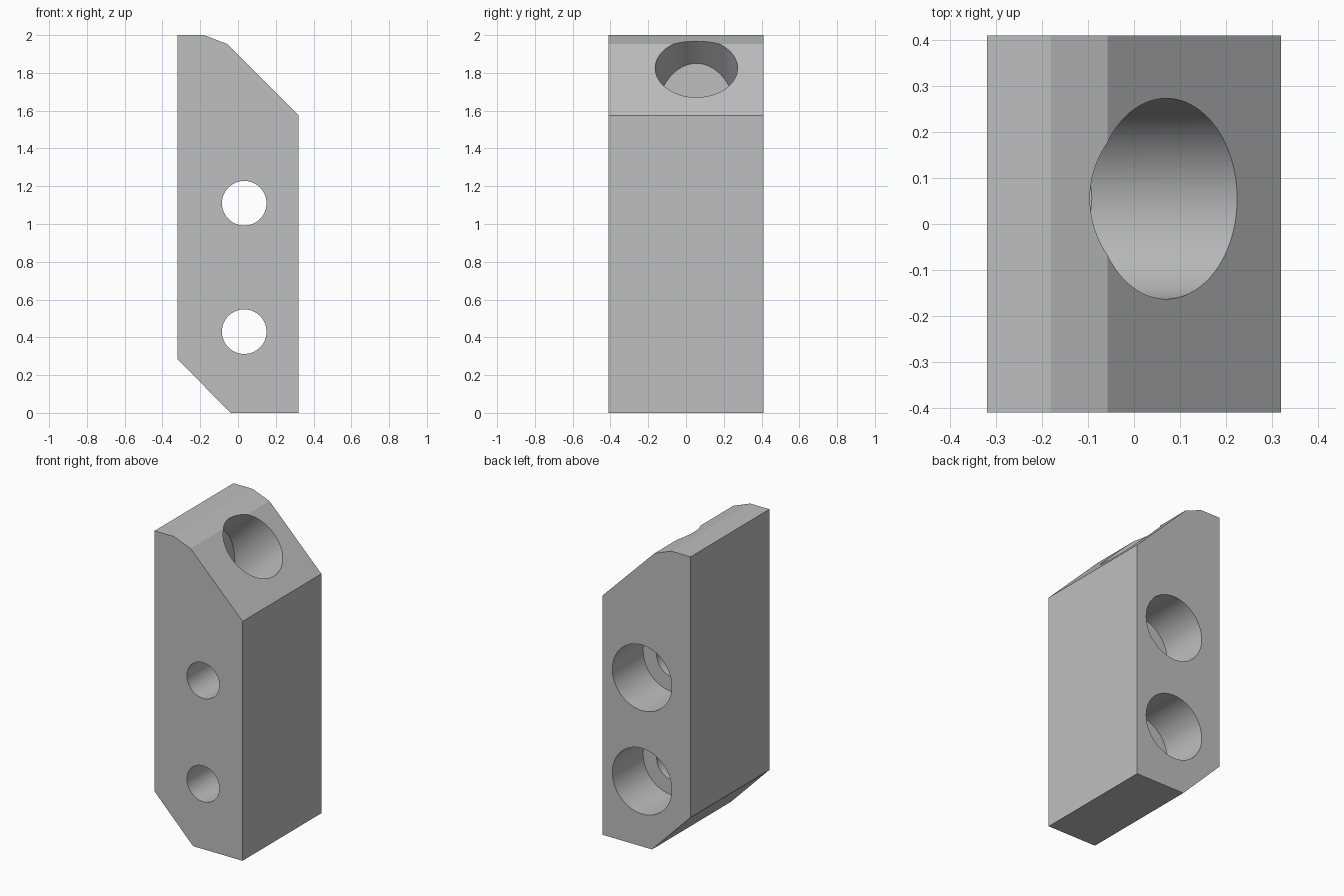
import bpy
import bmesh
import math
from mathutils import Matrix, Vector

default = bpy.data.objects.get("Cube")
if default:
    bpy.data.objects.remove(default, do_unlink=True)

grey = bpy.data.materials.new("plain_grey")
grey.use_nodes = True
colour = (0.52, 0.52, 0.52, 1)
grey.diffuse_color = colour
grey.node_tree.nodes["Principled BSDF"].inputs["Base Color"].default_value = colour


def make_object(name, bm):
    bmesh.ops.recalc_face_normals(bm, faces=bm.faces[:])
    mesh = bpy.data.meshes.new(name)
    bm.to_mesh(mesh)
    bm.free()
    mesh.materials.append(grey)
    obj = bpy.data.objects.new(name, mesh)
    bpy.context.collection.objects.link(obj)
    return obj


def cylinder(name, radius, start, end):
    """Cutter running between two points."""
    start, end = Vector(start), Vector(end)
    axis = end - start
    turn = axis.to_track_quat('Z', 'Y').to_matrix().to_4x4()
    bm = bmesh.new()
    bmesh.ops.create_cone(bm, cap_ends=True, segments=96, radius1=radius, radius2=radius,
                          depth=axis.length,
                          matrix=Matrix.Translation((start + end) / 2) @ turn)
    return make_object(name, bm)


def trim(obj, point, normal):
    """Slice off the side the normal points to and cap the cut."""
    bm = bmesh.new()
    bm.from_mesh(obj.data)
    cut = bmesh.ops.bisect_plane(bm, geom=bm.verts[:] + bm.edges[:] + bm.faces[:],
                                 plane_co=point, plane_no=normal, clear_outer=True)
    edges = [e for e in cut["geom_cut"] if isinstance(e, bmesh.types.BMEdge)]
    bmesh.ops.contextual_create(bm, geom=edges)
    bmesh.ops.recalc_face_normals(bm, faces=bm.faces[:])
    bm.to_mesh(obj.data)
    bm.free()


# Block: side profile extruded through its depth
half_depth = 0.41
profile = [(-0.04, 0), (0.32, 0), (0.32, 1.575), (-0.058, 1.953),
           (-0.18, 2), (-0.32, 2), (-0.32, 0.285)]
bm = bmesh.new()
face = bm.faces.new([bm.verts.new((x, -half_depth, z)) for x, z in profile])
sweep = bmesh.ops.extrude_face_region(bm, geom=[face])
bmesh.ops.translate(bm, vec=(0, 2 * half_depth, 0),
                    verts=[v for v in sweep["geom"] if isinstance(v, bmesh.types.BMVert)])
block = make_object("block", bm)

# Two screw holes, each with a wide counterbore from the back
hole_x = 0.033
cutters = []
for label, z in (("lower", 0.43), ("upper", 1.11)):
    cutters.append(cylinder(label + "_counterbore_cutter", 0.216,
                            (hole_x, 0.09, z), (hole_x, 0.6, z)))
    cutters.append(cylinder(label + "_screw_hole_cutter", 0.118,
                            (hole_x, -0.6, z), (hole_x, 0.2, z)))

# Slanted pocket square to the sloping face, with a flat wall and floor inside
mouth = Vector((0.07, 0.055, 1.825))
along = Vector((1, 0, 1)).normalized()
pocket = cylinder("slanted_pocket_cutter", 0.218, mouth - along, mouth + along * 0.4)
trim(pocket, (-0.213, 0, 0), (-1, 0, 0))
trim(pocket, (0, 0, 1.355), (0, 0, -1))
cutters.append(pocket)

bpy.context.view_layer.objects.active = block
block.select_set(True)
for cutter in cutters:
    mod = block.modifiers.new(cutter.name, 'BOOLEAN')
    mod.operation = 'DIFFERENCE'
    mod.solver = 'EXACT'
    mod.object = cutter
    bpy.ops.object.modifier_apply(modifier=mod.name)
for cutter in cutters:
    bpy.data.objects.remove(cutter, do_unlink=True)

bpy.ops.object.shade_smooth_by_angle(angle=math.radians(15))
